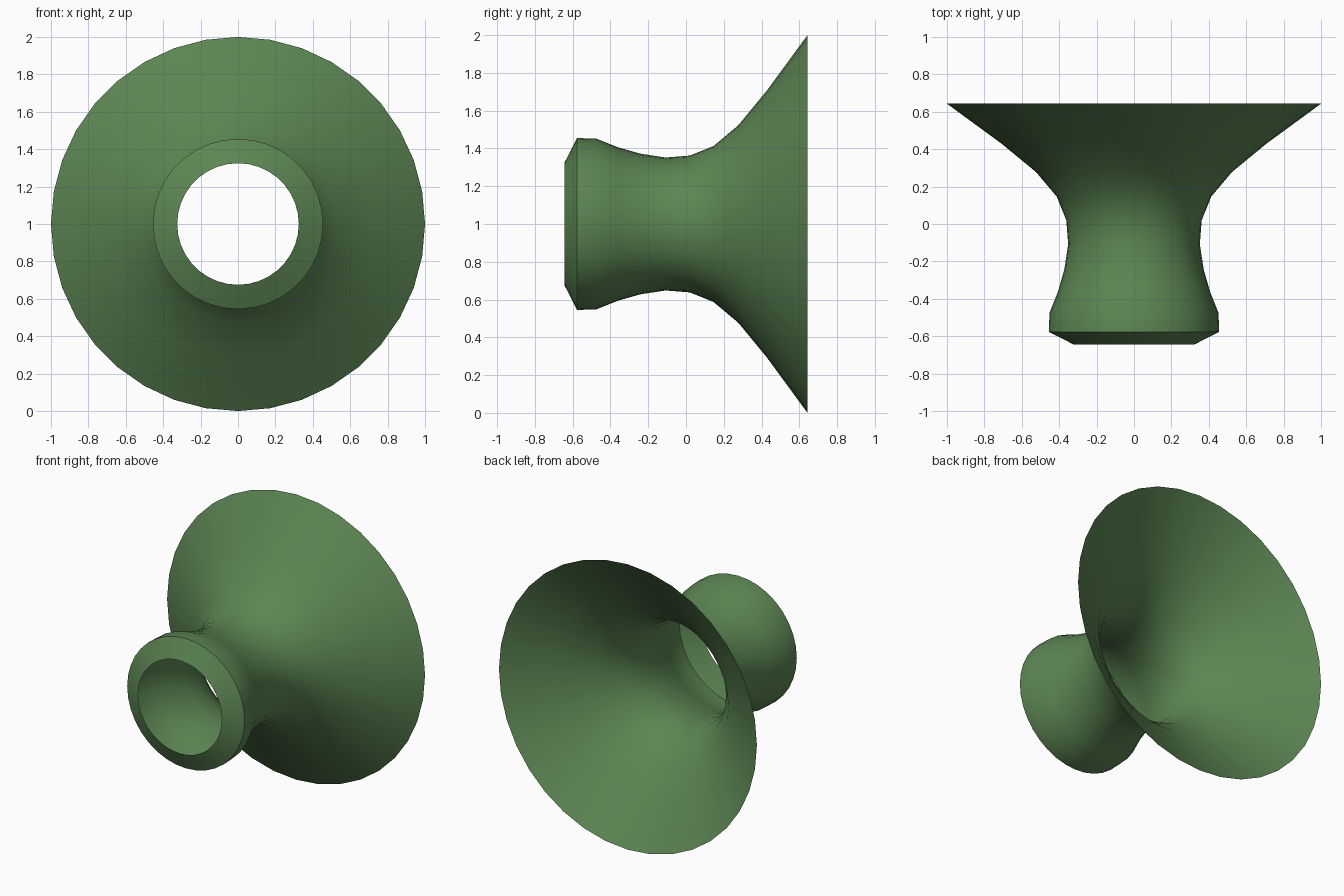
import bpy, bmesh, math

if "Cube" in bpy.data.objects:
    bpy.data.objects.remove(bpy.data.objects["Cube"])

SIDES = 36
# (y, radius) from the front lip to the wide back edge
PROFILE = [(-0.643, 0.325), (-0.577, 0.455), (-0.475, 0.452), (-0.36, 0.406),
           (-0.24, 0.372), (-0.108, 0.352), (0.02, 0.362), (0.146, 0.413),
           (0.278, 0.524), (0.43, 0.709), (0.643, 1.0)]

green = bpy.data.materials.new("leaf_green")
green.diffuse_color = (0.108, 0.235, 0.088, 1)
green.use_nodes = True
green.node_tree.nodes["Principled BSDF"].inputs["Base Color"].default_value = green.diffuse_color

# Open flared shell, turned around the y axis
bm = bmesh.new()
rings = []
for y, r in PROFILE:
    rings.append([bm.verts.new((r * math.sin(2 * math.pi * i / SIDES), y,
                                1 + r * math.cos(2 * math.pi * i / SIDES)))
                  for i in range(SIDES)])
for a, b in zip(rings, rings[1:]):
    for i in range(SIDES):
        j = (i + 1) % SIDES
        bm.faces.new((a[i], b[i], b[j], a[j]))

# Outward-facing normals
bm.normal_update()
probe = bm.faces[:][5 * SIDES]
c = probe.calc_center_median()
if probe.normal.x * c.x + probe.normal.z * (c.z - 1) < 0:
    bmesh.ops.reverse_faces(bm, faces=bm.faces[:])

mesh = bpy.data.meshes.new("flared_horn")
bm.to_mesh(mesh)
bm.free()
mesh.materials.append(green)
horn = bpy.data.objects.new("flared_horn", mesh)
bpy.context.collection.objects.link(horn)

# Smooth body with a crisp front rim
bpy.context.view_layer.objects.active = horn
horn.select_set(True)
bpy.ops.object.shade_smooth_by_angle(angle=math.radians(30))
